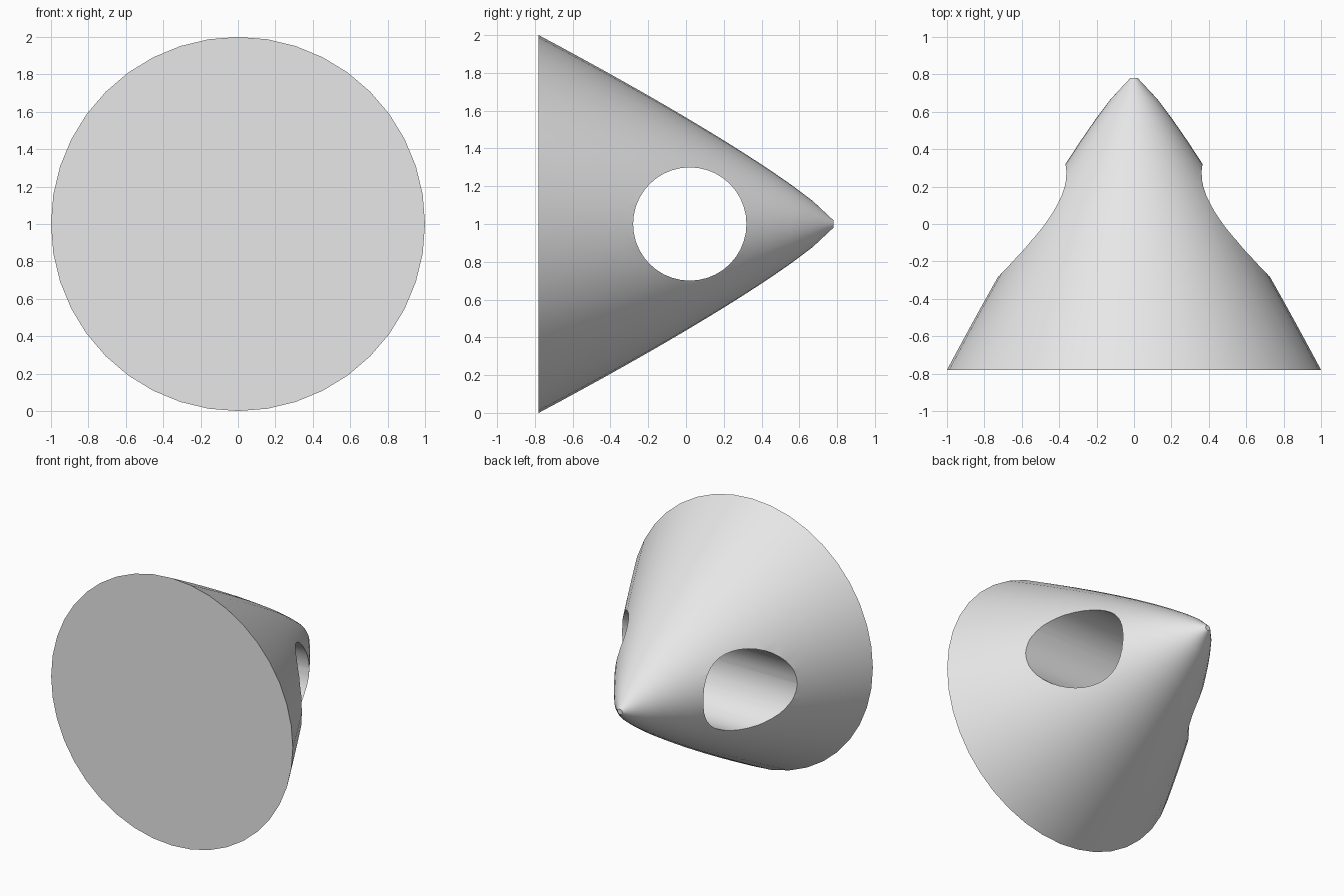
import bpy, bmesh
from math import radians
from mathutils import Matrix, Vector

old = bpy.data.objects.get("Cube")
if old:
    bpy.data.objects.remove(old, do_unlink=True)

SEGMENTS = 40
LENGTH = 1.56
TIP_RADIUS = 0.02
RINGS = 14

grey = bpy.data.materials.new("light grey")
grey.use_nodes = True
colour = (0.8, 0.8, 0.8, 1)
grey.diffuse_color = colour
grey.node_tree.nodes["Principled BSDF"].inputs["Base Color"].default_value = colour


def make_object(name, bm):
    bmesh.ops.recalc_face_normals(bm, faces=bm.faces)
    mesh = bpy.data.meshes.new(name)
    bm.to_mesh(mesh)
    bm.free()
    mesh.materials.append(grey)
    obj = bpy.data.objects.new(name, mesh)
    bpy.context.collection.objects.link(obj)
    return obj


# Nose cone: rings following a gently bulging power curve along y
bm = bmesh.new()
rings = []
for i in range(RINGS + 1):
    t = i / RINGS
    radius = TIP_RADIUS + (1 - TIP_RADIUS) * (1 - t) ** 0.85
    centre = Vector((0, LENGTH * (t - 0.5), 1))
    rings.append([
        bm.verts.new(centre + Matrix.Rotation(radians(360 * k / SEGMENTS), 3, 'Y') @ Vector((0, 0, radius)))
        for k in range(SEGMENTS)])
for a, b in zip(rings, rings[1:]):
    for k in range(SEGMENTS):
        n = (k + 1) % SEGMENTS
        bm.faces.new((a[k], a[n], b[n], b[k]))
bm.faces.new(rings[0])
bm.faces.new(rings[-1])
cone = make_object("nose_cone", bm)

# Round hole straight through from side to side
bm = bmesh.new()
place = Matrix.Translation((0, 0.02, 1)) @ Matrix.Rotation(radians(90), 4, 'Y')
bmesh.ops.create_cone(bm, cap_ends=True, segments=SEGMENTS, radius1=0.3, radius2=0.3,
                      depth=3, matrix=place)
cutter = make_object("hole_cutter", bm)
cutter.hide_render = True

bpy.ops.object.select_all(action='DESELECT')
cone.select_set(True)
bpy.context.view_layer.objects.active = cone
cut = cone.modifiers.new("side_hole", 'BOOLEAN')
cut.operation = 'DIFFERENCE'
cut.solver = 'EXACT'
cut.object = cutter
bpy.ops.object.modifier_apply(modifier=cut.name)
bpy.data.objects.remove(cutter, do_unlink=True)

bpy.ops.object.shade_smooth_by_angle(angle=radians(30))
